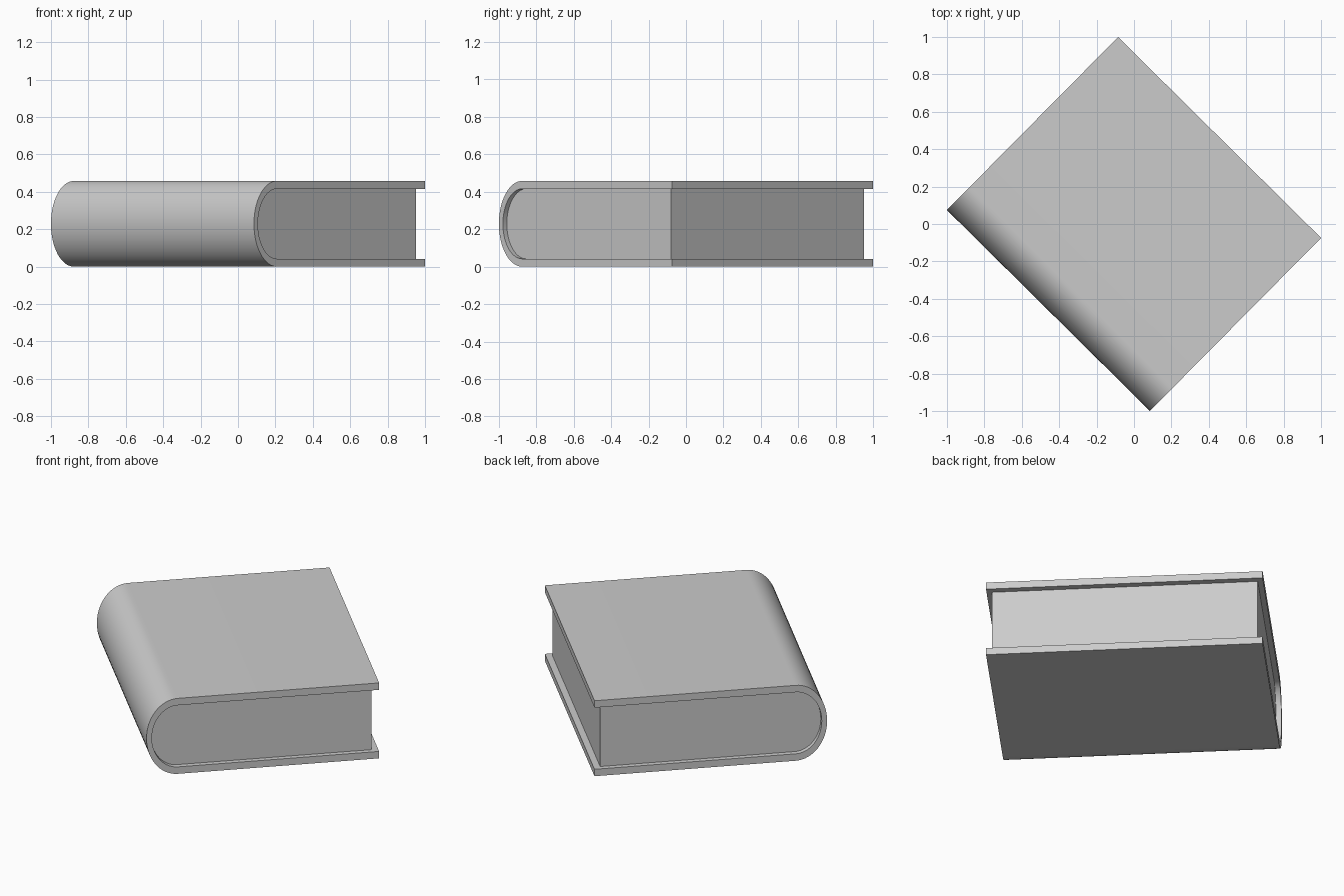
import bpy, bmesh
from math import sin, cos, pi, radians

if "Cube" in bpy.data.objects:
    bpy.data.objects.remove(bpy.data.objects["Cube"])

WIDTH, LENGTH, HEIGHT = 1.301, 1.527, 0.458   # spine to fore edge, along spine, thickness
BOARD, SPINE_BOARD = 0.042, 0.03              # cover thickness on the flats and at the spine
ROUND = 0.175                                 # depth of the rounded spine
FORE_INSET, END_INSET = 0.037, 0.03           # pages set back from the cover edges
MID = HEIGHT / 2
ARC_X = -WIDTH / 2 + ROUND


def half_ellipse(depth, half_height, steps=32):
    """Spine curve from top to bottom in the x-z plane."""
    return [(ARC_X - depth * sin(pi * i / steps),
             MID + half_height * cos(pi * i / steps)) for i in range(steps + 1)]


def extrude_profile(name, profile, length):
    """Extrude a closed x-z profile along y, centred, and turn it on the ground."""
    bm = bmesh.new()
    face = bm.faces.new([bm.verts.new((x, -length / 2, z)) for x, z in profile])
    result = bmesh.ops.extrude_face_region(bm, geom=[face])
    moved = [g for g in result["geom"] if isinstance(g, bmesh.types.BMVert)]
    bmesh.ops.translate(bm, verts=moved, vec=(0, length, 0))
    bmesh.ops.recalc_face_normals(bm, faces=bm.faces[:])
    mesh = bpy.data.meshes.new(name)
    bm.to_mesh(mesh)
    bm.free()
    obj = bpy.data.objects.new(name, mesh)
    bpy.context.collection.objects.link(obj)
    obj.rotation_euler.z = radians(45.3)
    bpy.ops.object.select_all(action='DESELECT')
    obj.select_set(True)
    bpy.context.view_layer.objects.active = obj
    bpy.ops.object.shade_smooth_by_angle(angle=radians(30))
    return obj


outer = half_ellipse(ROUND, MID)
inner = half_ellipse(ROUND - SPINE_BOARD, MID - BOARD)
edge = WIDTH / 2

# Cover: two boards joined by the rounded spine
extrude_profile("cover",
                [(edge, HEIGHT)] + outer + [(edge, 0), (edge, BOARD)]
                + inner[::-1] + [(edge, HEIGHT - BOARD)], LENGTH)

# Page block filling the cover, set back on the three open sides
page_edge = edge - FORE_INSET
extrude_profile("pages",
                [(page_edge, HEIGHT - BOARD)] + inner + [(page_edge, BOARD)],
                LENGTH - 2 * END_INSET)
